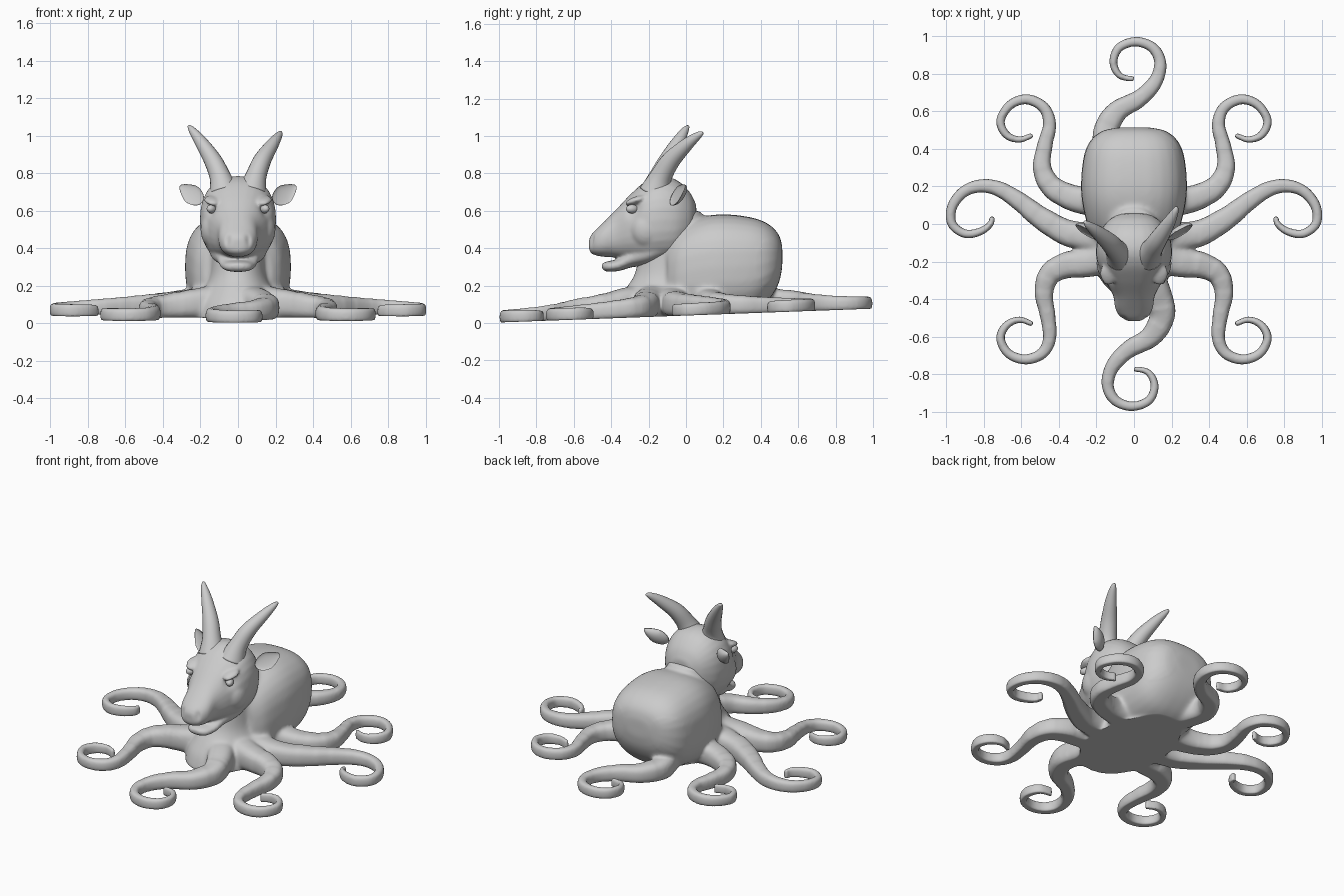
import bpy, bmesh
from math import sin, cos, tau, exp
from mathutils import Vector, Matrix

if "Cube" in bpy.data.objects:
    bpy.data.objects.remove(bpy.data.objects["Cube"])

X, Y, Z = Vector((1, 0, 0)), Vector((0, 1, 0)), Vector((0, 0, 1))


def spline(pts, steps=5):
    """Catmull-Rom through tuples of any length."""
    out, n = [], len(pts)
    for i in range(n - 1):
        p0, p1, p2, p3 = pts[max(i - 1, 0)], pts[i], pts[i + 1], pts[min(i + 2, n - 1)]
        for s in range(steps):
            t = s / steps
            out.append([0.5 * (2 * b + (c - a) * t + (2 * a - 5 * b + 4 * c - d) * t * t
                               + (3 * b - a - 3 * c + d) * t ** 3)
                        for a, b, c, d in zip(p0, p1, p2, p3)])
    return out + [list(pts[-1])]


def ring(c, u, v, a, b, n=2.3, k=28):
    """Superellipse cross-section."""
    pw = lambda q: (1 if q >= 0 else -1) * abs(q) ** (2 / n)
    return [c + u * (a * pw(cos(tau * i / k))) + v * (b * pw(sin(tau * i / k))) for i in range(k)]


def loft(bm, rings):
    rows = [[bm.verts.new(p) for p in r] for r in rings]
    k = len(rows[0])
    faces = [bm.faces.new((r[i], r[(i + 1) % k], s[(i + 1) % k], s[i]))
             for r, s in zip(rows, rows[1:]) for i in range(k)]
    faces += [bm.faces.new(rows[0]), bm.faces.new(rows[-1])]
    bmesh.ops.recalc_face_normals(bm, faces=faces)


def ball(bm, loc, scale, rot=Matrix()):
    m = Matrix.Translation(loc) @ rot @ Matrix.Diagonal((*scale, 1))
    return bmesh.ops.create_uvsphere(bm, u_segments=32, v_segments=18, radius=1, matrix=m)["verts"]


def finish(name, bm):
    me = bpy.data.meshes.new(name)
    bm.to_mesh(me)
    bm.free()
    me.shade_smooth()
    ob = bpy.data.objects.new(name, me)
    bpy.context.collection.objects.link(ob)
    return ob


def fuse(ob, voxel, sculpt):
    """Merge overlapping volumes into one skin, then sculpt its vertices."""
    mod = ob.modifiers.new("fuse", "REMESH")
    mod.mode, mod.voxel_size = "VOXEL", voxel
    me = bpy.data.meshes.new_from_object(ob.evaluated_get(bpy.context.evaluated_depsgraph_get()))
    ob.modifiers.clear()
    ob.data = me
    bm = bmesh.new()
    bm.from_mesh(me)
    sculpt(bm)
    bm.to_mesh(me)
    bm.free()
    me.shade_smooth()


def smooth(bm, times, test=lambda c: True):
    verts = [v for v in bm.verts if test(v.co)]
    for _ in range(times):
        bmesh.ops.smooth_vert(bm, verts=verts, factor=0.5, use_axis_x=True, use_axis_y=True, use_axis_z=True)


def floor(y):
    return 0.04 + 0.037 * y


def y_loft(bm, stations, n):
    """Stations: y, bottom z, top z, half width."""
    loft(bm, [ring(Vector((0, y, (lo + hi) / 2)), X, Z, w, (hi - lo) / 2, n)
              for y, lo, hi, w in spline(stations)])


# Body: rounded mantle, neck and chest
bm = bmesh.new()
y_loft(bm, [(0.515, .30, .41, .08), (0.495, .21, .475, .17), (0.44, .12, .53, .235), (0.35, .05, .565, .27),
            (0.2, .02, .582, .283), (0.08, .02, .565, .27), (-0.04, .02, .51, .235), (-0.1, .03, .45, .18)], 2.6)
neck = [(.01, -.04, .37, .25), (.10, -.05, .33, .235), (.17, -.06, .275, .195), (.25, -.06, .22, .155),
        (.36, -.05, .2, .145), (.48, -.04, .17, .15), (.6, -.04, .12, .12)]
loft(bm, [ring(Vector((0, cy, z)), X, Y, rx, ry, 2.1) for z, cy, ry, rx in spline(neck)])


# Tentacles: paths on the ground, each ending in a curl
def tentacle(path, sx=1, sy=1):
    pts = [Vector((sx * x, sy * y, 0)) for x, y in spline(path, 6)]
    size = spline([(.085, .17), (.068, .125), (.046, .092), (.032, .072), (.025, .066), (.021, .064), (.013, .055)], 10)
    rings = []
    for i, p in enumerate(pts):
        t = (pts[min(i + 1, len(pts) - 1)] - pts[max(i - 1, 0)]).normalized()
        w, h = size[round(i / (len(pts) - 1) * (len(size) - 1))]
        rings.append(ring(p + Z * (floor(p.y) + h / 2 - .004), Z.cross(t), Z, w, h / 2 + .004, 2.7, 20))
    loft(bm, rings)


end_arm = [(.07, -.27), (.125, -.38), (.15, -.49), (.09, -.6), (-.03, -.67), (-.115, -.76), (-.14, -.86), (-.1, -.94),
           (-.01, -.972), (.08, -.94), (.11, -.86), (.075, -.79), (.0, -.772)]
side_arms = [
    [(.12, -.17), (.24, -.205), (.36, -.22), (.45, -.27), (.48, -.37), (.46, -.49), (.45, -.61), (.49, -.69),
     (.58, -.722), (.67, -.69), (.712, -.61), (.68, -.54), (.61, -.51), (.54, -.535)],
    [(.1, -.08), (.22, -.07), (.36, -.045), (.5, .035), (.61, .12), (.72, .187), (.82, .203), (.91, .17),
     (.97, .09), (.97, .0), (.9, -.052), (.82, -.04), (.765, .0), (.757, .04)],
    [(.1, .12), (.22, .12), (.33, .14), (.44, .2), (.49, .3), (.475, .42), (.45, .53), (.48, .62), (.57, .665),
     (.66, .635), (.712, .55), (.68, .475), (.61, .45), (.54, .475)]]
tentacle(end_arm)
tentacle(end_arm, -1, -1)
for arm in side_arms:
    for s in (1, -1):
        tentacle(arm, s)


def sculpt_body(bm):
    smooth(bm, 2)
    smooth(bm, 14, lambda c: (c.x / .36) ** 2 + ((c.y - .03) / .5) ** 2 < 1)
    for v in bm.verts:  # flat, slightly tilted underside
        v.co.z = max(v.co.z, floor(v.co.y))


fuse(finish("body_with_tentacles", bm), 0.009, sculpt_body)

# Head: skull with muzzle, lower jaw, brows and cheeks
bm = bmesh.new()
y_loft(bm, [(-.518, .39, .45, .035), (-.5, .368, .48, .07), (-.45, .355, .53, .1), (-.38, .35, .60, .112),
            (-.3, .335, .685, .155), (-.22, .32, .755, .192), (-.14, .32, .785, .203), (-.05, .34, .765, .185),
            (.02, .42, .70, .135), (.055, .50, .63, .07)], 2.3)
y_loft(bm, [(-.45, .292, .318, .03), (-.425, .275, .328, .07), (-.36, .278, .345, .095), (-.29, .298, .40, .115),
            (-.2, .31, .46, .15), (-.12, .34, .5, .16)], 2.4)
for s in (1, -1):
    ball(bm, (s * .14, -.27, .655), (.045, .06, .02), Matrix.Rotation(.35, 4, "X"))
    ball(bm, (s * .13, -.21, .50), (.07, .09, .1))


def sculpt_head(bm):
    smooth(bm, 5)
    for v in bm.verts:
        s = 1 if v.co.x > 0 else -1
        nostril = v.co - Vector((s * .05, -.495, .435))
        nostril.z *= .6
        v.co.y += .022 * exp(-(nostril.length / .016) ** 2)
        socket = v.co - Vector((s * .155, -.29, .61))
        v.co.x -= s * .02 * exp(-(socket.length / .04) ** 2)


fuse(finish("head", bm), 0.008, sculpt_head)

# Horns: flared base, swept back, the two tips differ slightly
horns = {
    "horn_left": [(-.075, -.165, .70, .085), (-.095, -.14, .78, .06), (-.135, -.095, .87, .05),
                  (-.2, -.04, .97, .035), (-.245, -.005, 1.03, .02), (-.262, .012, 1.052, .008)],
    "horn_right": [(.075, -.165, .70, .085), (.095, -.135, .78, .06), (.13, -.08, .87, .05),
                   (.185, .005, .955, .035), (.218, .065, 1.003, .02), (.228, .09, 1.018, .008)]}
for name, path in horns.items():
    pts, rings = spline(path, 6), []
    for i, (x, y, z, r) in enumerate(pts):
        t = (Vector(pts[min(i + 1, len(pts) - 1)][:3]) - Vector(pts[max(i - 1, 0)][:3])).normalized()
        u = Y.cross(t).normalized()
        rings.append(ring(Vector((x, y, z)), u, t.cross(u), r * .95, r, 2, 20))
    bm = bmesh.new()
    loft(bm, rings)
    finish(name, bm)

# Ears (cupped leaves) and eyes
for side, s in (("left", -1), ("right", 1)):
    bm = bmesh.new()
    for v in ball(bm, (0, 0, 0), (.085, .035, .052)):
        if v.co.y < 0:
            v.co.y *= -.35
        v.co.z *= 1 - max(0, v.co.x) * 5
    along = Vector((s * .13, .09, .095)).normalized()
    back = (Y - along * Y.dot(along)).normalized()
    rot = Matrix((along, back, along.cross(back) * s)).transposed()
    bmesh.ops.transform(bm, matrix=Matrix.Translation((s * .25, -.045, .69)) @ rot.to_4x4(), verts=bm.verts)
    bmesh.ops.recalc_face_normals(bm, faces=bm.faces)
    finish("ear_" + side, bm)

    bm = bmesh.new()
    ball(bm, (s * .14, -.287, .61), (.024, .036, .024), Matrix.Rotation(s * .5, 4, "Z"))
    finish("eye_" + side, bm)
